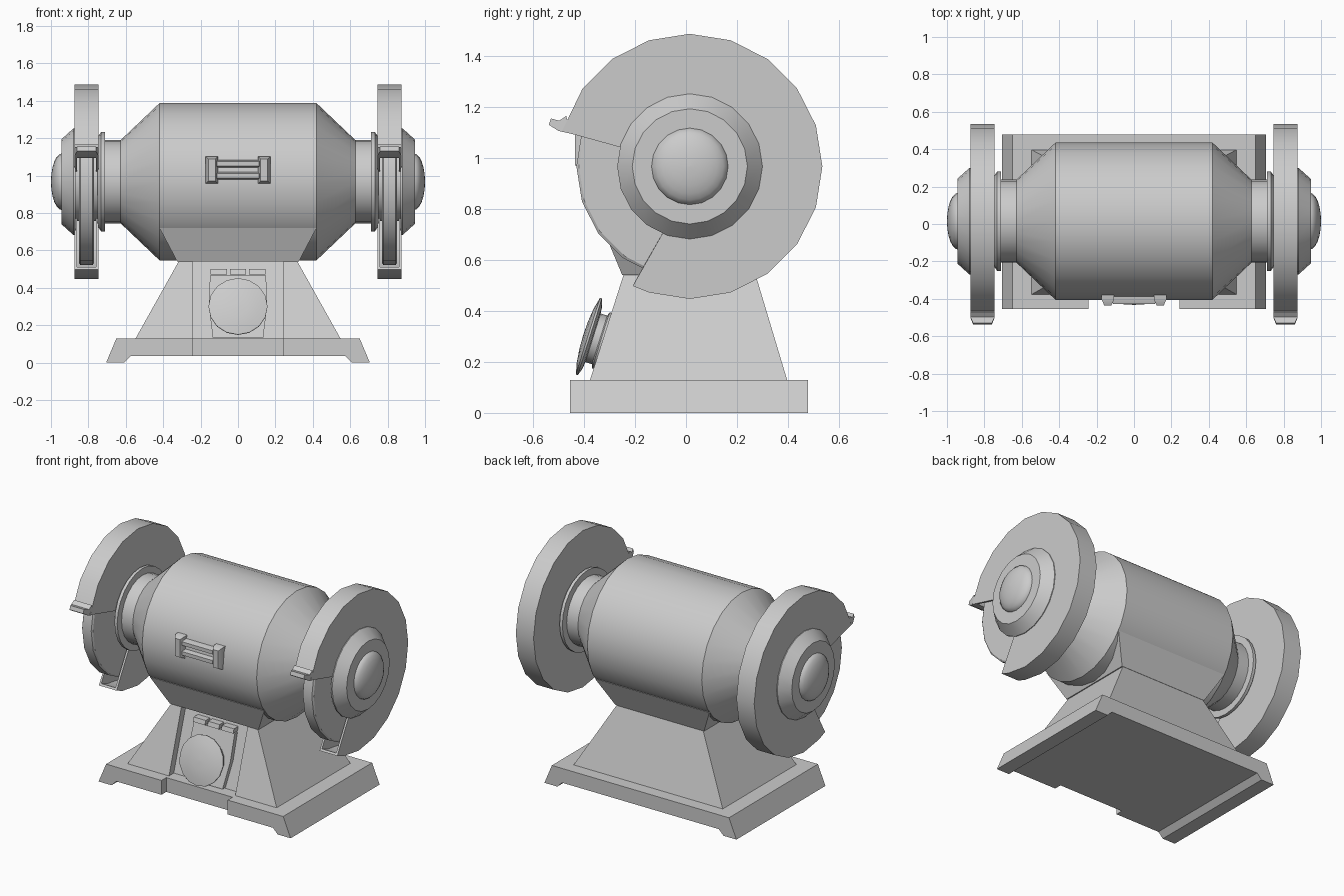
import bpy, bmesh
from math import sin, cos, radians, pi
from mathutils import Matrix

if "Cube" in bpy.data.objects:
    bpy.data.objects.remove(bpy.data.objects["Cube"])

CY, CZ = 0.015, 0.967      # motor axis


def loft(name, rings, matrix=None, closed=False):
    """Skin consecutive closed rings of points and cap the ends."""
    bm = bmesh.new()
    vs = [[bm.verts.new(p) for p in r] for r in rings]
    for a, b in zip(vs, vs[1:]):
        n = len(a)
        for i in range(n):
            bm.faces.new((a[i], a[(i + 1) % n], b[(i + 1) % n], b[i]))
    bm.faces.new(vs[0])
    bm.faces.new(vs[-1])
    bmesh.ops.remove_doubles(bm, verts=bm.verts, dist=1e-5)
    bmesh.ops.recalc_face_normals(bm, faces=bm.faces)
    if matrix:
        bm.transform(matrix)
    me = bpy.data.meshes.new(name)
    bm.to_mesh(me)
    bm.free()
    ob = bpy.data.objects.new(name, me)
    bpy.context.collection.objects.link(ob)
    return ob


def revolve(name, profile, segs, matrix=None):
    """Turn (x, radius) points about the x axis."""
    rings = [[(x, max(r, 1e-4) * sin(2 * pi * i / segs), max(r, 1e-4) * cos(2 * pi * i / segs))
              for i in range(segs)] for x, r in profile]
    return loft(name, rings, matrix or Matrix.Translation((0, CY, CZ)))


def rect(x, y0, y1, z):
    return [(-x, y0, z), (x, y0, z), (x, y1, z), (-x, y1, z)]


# Base plate with feet along the ends and a shallow notch in the front
foot = [(-.705, 0), (-.65, .13), (.65, .13), (.705, 0), (.61, 0),
        (.575, .035), (-.575, .035), (-.61, 0)]
base = loft("base_plate", [[(x, y, z) for x, z in foot] for y in (-.455, .478)])
cutter = loft("notch_cutter", [rect(.243, -.6, -.405, -.1), rect(.243, -.6, -.405, .3)])
mod = base.modifiers.new("notch", 'BOOLEAN')
mod.operation, mod.object, mod.solver = 'DIFFERENCE', cutter, 'EXACT'
bpy.context.view_layer.objects.active = base
bpy.ops.object.modifier_apply(modifier="notch")
bpy.data.objects.remove(cutter)


# Tapered pedestal with a channel down the front
def channel(x, yf, yb, z):
    w, d = .243, .05
    return [(-x, yf, z), (-w, yf, z), (-w, yf + d, z), (w, yf + d, z),
            (w, yf, z), (x, yf, z), (x, yb, z), (-x, yb, z)]


loft("pedestal", [channel(.55, -.378, .398, .125), channel(.315, -.244, .272, .545)])

# Saddle blending the pedestal into the motor
loft("motor_saddle", [rect(.325, -.25, .275, .54), rect(.42, CY - .34, CY + .34, .72)])

# Motor body with conical ends, shaft collars and flanges
half = [(.42, .42), (.628, .222), (.71, .222), (.712, .265), (.732, .265), (.75, .24)]
revolve("motor_body", [(-x, r) for x, r in reversed(half)] + half, 24)

# Wheels, guards and hub caps on both ends
stations = [(15.4, 15.4)] + [(a, a) for a in range(36, 271, 18)] + [(288, 284), (295.5, 289)]
section = [(.52, .745), (.52, .875), (.2, .875), (.2, .862),
           (.505, .862), (.505, .758), (.2, .758), (.2, .745)]
for s, side in ((-1, "left"), (1, "right")):
    revolve(side + "_grinding_wheel",
            [(s * .77, 0), (s * .77, .435), (s * .777, .445), (s * .843, .445),
             (s * .85, .435), (s * .85, 0)], 20)
    rings = []
    for ao, ai in stations:
        ring = []
        for r, x in section:
            a = radians(ao if r > .4 else ai)
            ring.append((s * x, CY - r * cos(a), CZ + r * sin(a)))
        rings.append(ring)
    loft(side + "_wheel_guard", rings)
    # Lip at the upper edge of the guard opening
    lip = [(-.47, 1.165, .065), (-.497, 1.146, .065), (-.53, 1.155, .05),
           (-.538, 1.13, .05), (-.5, 1.106, .065), (-.45, 1.095, .065)]
    loft(side + "_guard_lip",
         [[(s * (.81 + k * w), y, z) for y, z, w in lip] for k in (-1, 1)])
    # Hub cap and rounded nut
    revolve(side + "_hub_cap", [(s * .74, .21), (s * .87, .21), (s * .87, .285),
                                (s * .88, .285), (s * .945, .226), (s * .945, 0)], 20)
    dome = [(s * (.94 + .06 * sin(t * pi / 12)), .152 * cos(t * pi / 12)) for t in range(7)]
    revolve(side + "_shaft_dome", [(s * .93, 0), (s * .93, .152)] + dome, 20)


# Switch panel lying in the pedestal channel
def on_slope(pts, off):
    return [(x, -.378 + (z - .126) * .32 + off, z) for x, z in pts]


plate = [(-.135, .135), (.135, .135), (.155, .30), (.15, .465), (-.15, .465), (-.155, .30)]
loft("switch_panel", [on_slope(plate, .06), on_slope(plate, .02)])
for i, (a, b) in enumerate(((-.148, -.06), (-.042, .042), (.06, .148))):
    tab = [(a, .472), (b, .472), (b, .5), (a, .5)]
    loft(f"panel_hinge_{i + 1}", [on_slope(tab, .06), on_slope(tab, .005)])

# Mushroom switch button tilted with the slope
tilt = (Matrix.Translation((0, -.382, .30)) @ Matrix.Rotation(radians(-17.5), 4, 'X')
        @ Matrix.Rotation(-pi / 2, 4, 'Z'))
revolve("switch_button", [(-.09, 0), (-.09, .115), (-.05, .115), (-.045, .1), (-.018, .1),
                          (-.015, .13), (-.005, .158), (.003, .158), (.014, .11),
                          (.02, .055), (.022, 0)], 16, tilt)

# Bracket on the motor front: two tapered blocks joined by two bars
def front_block(name, x0, x1, z0, z1, y0, y1, inset):
    rings = []
    for y, d in ((y0, 0), (y0 - .6 * (y0 - y1), 0), (y1, inset)):
        rings.append([(x0 + d, y, z0 + d), (x1 - d, y, z0 + d),
                      (x1 - d, y, z1 - d), (x0 + d, y, z1 - d)])
    return loft(name, rings)


for s, side in ((-1, "left"), (1, "right")):
    front_block(side + "_bracket_end", s * .14 - .033, s * .14 + .033, .957, 1.103,
                -.36, -.435, .014)
for z, label in ((.998, "lower"), (1.063, "upper")):
    front_block(label + "_bracket_bar", -.12, .12, z - .02, z + .02, -.36, -.427, .008)

# Smooth the round parts, keep the edges crisp
bpy.ops.object.select_all(action='SELECT')
bpy.ops.object.shade_smooth_by_angle(angle=radians(28))
